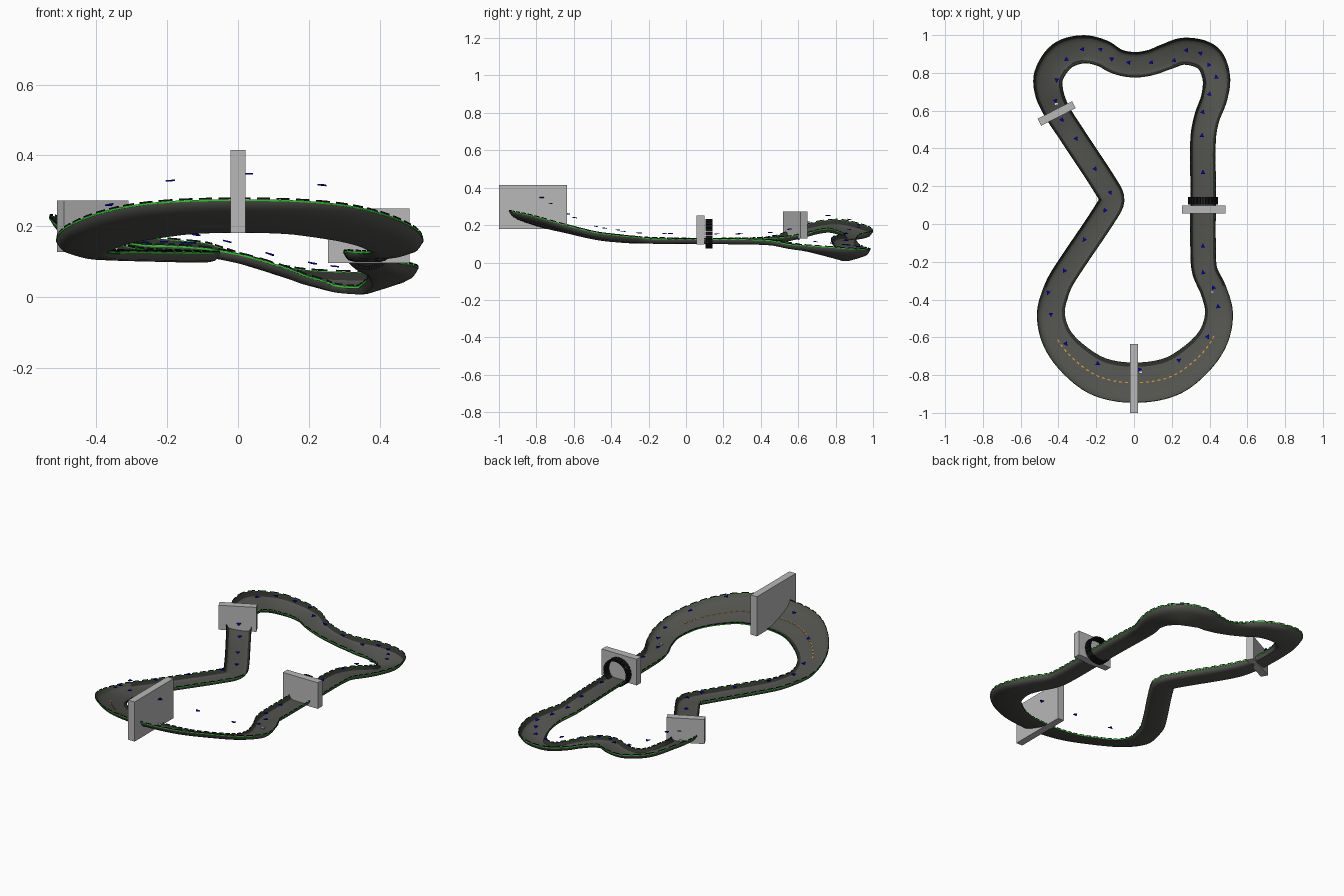
import bpy, bmesh, math
from mathutils import Vector, Matrix

if "Cube" in bpy.data.objects:
    bpy.data.objects.remove(bpy.data.objects["Cube"])


def material(name, rgb):
    m = bpy.data.materials.new(name)
    m.diffuse_color = (*rgb, 1)
    m.use_nodes = True
    m.node_tree.nodes["Principled BSDF"].inputs["Base Color"].default_value = m.diffuse_color
    return m


ASPHALT = material("asphalt_grey", (0.085, 0.085, 0.075))
KERB = material("kerb_dark", (0.028, 0.028, 0.025))
BLACK = material("rim_black", (0.006, 0.006, 0.008))
GREEN = material("green", (0.02, 0.6, 0.02))
ORANGE = material("orange", (0.9, 0.38, 0.04))
BLUE = material("dark_blue", (0.0, 0.0, 0.6))
GREY = material("gate_grey", (0.48, 0.48, 0.48))
WHITE = material("white", (0.85, 0.85, 0.85))

# Centre line stations, counter-clockwise: x, y, low height, half width, outer bank rise
bend = [(0.19, -0.81, .179, .102, .067), (0.33, -0.715, .163, .092, .055),
        (0.42, -0.60, .143, .080, .034), (0.45, -0.47, .122, .072, .015),
        (0.42, -0.35, .111, .068, .009)]
rest = [(0.375, -0.25, .107, .066, .004), (0.366, -0.15, .105, .066, 0), (0.366, 0.2, .103, .066, 0),
        (0.366, 0.45, .097, .066, 0), (0.385, 0.56, .078, .066, 0), (0.425, 0.67, .053, .068, .016),
        (0.435, 0.78, .026, .072, .033), (0.39, 0.88, .007, .075, .042), (0.27, 0.915, .013, .07, .036),
        (0.17, 0.885, .038, .068, .022), (0.09, 0.855, .07, .066, .008), (0, 0.843, .1, .066, 0),
        (-0.09, 0.86, .118, .066, .004), (-0.17, 0.905, .123, .07, .012), (-0.27, 0.925, .125, .073, .022),
        (-0.38, 0.89, .138, .078, .038), (-0.45, 0.79, .158, .077, .048), (-0.45, 0.7, .153, .074, .038),
        (-0.41, 0.6, .132, .068, .018), (-0.34, 0.49, .114, .066, 0), (-0.15, 0.2, .104, .066, 0),
        (-0.118, 0.13, .103, .066, 0), (-0.15, 0.06, .103, .066, 0), (-0.37, -0.27, .107, .066, .004)]
front = [(0, -0.84, .184, .105, .069)]
path = front + bend + rest + [(-p[0] + 0.01, *p[1:]) for p in reversed(bend)]


def spline(pts, steps=12):
    out, n = [], len(pts)
    for i in range(n):
        a, b, c, d = (pts[(i + k) % n] for k in (-1, 0, 1, 2))
        # chord-scaled tangents keep unevenly spaced stations smooth
        dist = lambda p, q: math.hypot(p[0] - q[0], p[1] - q[1])
        l0, l1, l2 = dist(a, b), dist(b, c), dist(c, d)
        for s in range(steps):
            t = s / steps
            row = []
            for p, q, r, u in zip(a, b, c, d):
                m1 = (r - p) / (l0 + l1) * l1
                m2 = (u - q) / (l1 + l2) * l1
                row.append((2*t**3 - 3*t*t + 1)*q + (t**3 - 2*t*t + t)*m1
                           + (3*t*t - 2*t**3)*r + (t**3 - t*t)*m2)
            out.append(row)
    return out


def resample(pts, n):
    loop = pts + [pts[0]]
    cum = [0]
    for a, b in zip(loop, loop[1:]):
        cum.append(cum[-1] + math.hypot(b[0] - a[0], b[1] - a[1]))
    out, j = [], 0
    for i in range(n):
        d = cum[-1] * i / n
        while cum[j + 1] < d:
            j += 1
        f = (d - cum[j]) / (cum[j + 1] - cum[j])
        out.append([p + (q - p) * f for p, q in zip(loop[j], loop[j + 1])])
    return out


N = 321
track = resample(spline(path), N)
LIP = [(-1, .022), (-.9, .011), (-.8, .004), (-.55, 0), (0, 0), (.55, 0), (.8, .004), (.9, .011), (1, .022)]


def lip(t):
    t = max(-1, min(1, t))
    for (a, za), (b, zb) in zip(LIP, LIP[1:]):
        if t <= b:
            return za + (zb - za) * (t - a) / (b - a)


def on_track(i, t, side=0, dz=0):
    """Point at lateral position t (-1 inner rim, 1 outer rim) plus offsets."""
    x, y, z, w, bank = track[i % N]
    a, b = track[(i - 1) % N], track[(i + 1) % N]
    tan = Vector((b[0] - a[0], b[1] - a[1])).normalized()
    off = t * w + side
    # the inner lip flattens out through the big front bend
    flat = max(.1, min(1, (y + .6) / .35)) if t < 0 else 1
    return Vector((x + tan.y * off, y - tan.x * off,
                   z + lip(t) * flat + bank * ((t + 1) / 2) ** 1.3 + dz))


def finish(bm, name, *mats, smooth=False):
    bmesh.ops.recalc_face_normals(bm, faces=bm.faces)
    me = bpy.data.meshes.new(name)
    bm.to_mesh(me)
    bm.free()
    for m in mats:
        me.materials.append(m)
    ob = bpy.data.objects.new(name, me)
    bpy.context.collection.objects.link(ob)
    if smooth:
        bpy.context.view_layer.objects.active = ob
        ob.select_set(True)
        bpy.ops.object.shade_smooth_by_angle(angle=math.radians(35))
        ob.select_set(False)
    return ob


def ribbon(name, mats, profiles, spans=None, smooth=False, rule=None):
    """Sweep closed profiles of (t, side, dz); spans lists dash (start, end) indices."""
    bm = bmesh.new()
    for prof in profiles:
        k = len(prof)
        for s, e in spans or [(0, N)]:
            closed = spans is None
            rings = [[bm.verts.new(on_track(i, *p)) for p in prof] for i in range(s, e + (not closed))]
            pairs = list(zip(rings, rings[1:])) + ([(rings[-1], rings[0])] if closed else [])
            for i, (a, b) in enumerate(pairs):
                for j in range(k):
                    f = bm.faces.new((a[j], a[(j + 1) % k], b[(j + 1) % k], b[j]))
                    if rule:
                        f.material_index = rule(i, j)
            if not closed:
                bm.faces.new(rings[0])
                bm.faces.new(rings[-1])
    return finish(bm, name, *mats, smooth=smooth)


def plate(t, side, half, low, high):
    return [(t, side - half, low), (t, side + half, low), (t, side + half, high), (t, side - half, high)]


# Banked road; upturned edges are dark except the outer side of the front bend
top = [(t, 0, 0) for t, _ in LIP]
ribbon("road", [ASPHALT, KERB], [top + [(t, 0, -.005) for t, _, _ in reversed(top)]], smooth=True,
       rule=lambda i, j: int(j in (0, 1) or (j in (6, 7) and track[i][1] > -.35)))

# Dashed rim markers and green edge lines
dashes = [(i, i + 2) for i in range(0, N, 3)]
ribbon("rim_dashes", [BLACK], [plate(s, 0, .0012, .001, .006) for s in (-1, 1)], dashes)
ribbon("green_edge_lines", [GREEN], [plate(s, s * .0005, .0012, -.004, .0008) for s in (-1, 1)])

# Orange centre dashes around the front bend
ribbon("orange_centre_dashes", [ORANGE], [plate(0, 0, .003, -.001, .002)],
       [(i, i + 1) for i in range(0, N, 2) if track[i][1] < -0.6])

# Floating blue direction arrows, placed along the driving line
line = [(.03, -.77), (.24, -.72), (.39, -.595), (.445, -.435), (.42, -.335), (.365, -.255), (.365, -.115),
        (.365, .275), (.36, .47), (.365, .595), (.40, .69), (.435, .78), (.395, .845), (.35, .905), (.275, .92),
        (.21, .865), (.09, .855), (-.03, .855), (-.12, .875), (-.18, .925), (-.275, .925), (-.36, .87),
        (-.41, .76), (-.415, .65), (-.38, .55), (-.305, .45), (-.205, .29), (-.125, .165), (-.155, .07),
        (-.265, -.085), (-.37, -.25), (-.455, -.365), (-.44, -.48), (-.36, -.635), (-.19, -.74)]
bm = bmesh.new()
for x, y in line:
    i = min(range(N), key=lambda k: (track[k][0] - x) ** 2 + (track[k][1] - y) ** 2)
    w = track[i][3]
    c = Vector((x, y, on_track(i, 0).z + .05 + max(0, w - .066) * 2.2))
    d = (on_track(i + 1, 0) - on_track(i - 1, 0)).normalized()
    n = Vector((d.y, -d.x, 0))
    tri = [c + d * .013, c - d * .010 + n * .012, c - d * .010 - n * .012]
    up = Vector((0, 0, .002))
    a = [bm.verts.new(p - up) for p in tri]
    b = [bm.verts.new(p + up) for p in tri]
    bm.faces.new(a)
    bm.faces.new(b)
    for j in range(3):
        bm.faces.new((a[j], a[(j + 1) % 3], b[(j + 1) % 3], b[j]))
finish(bm, "direction_arrows", BLUE)


def box(name, mat, centre, size, turn=0):
    bm = bmesh.new()
    bmesh.ops.create_cube(bm, size=1, matrix=Matrix.Translation(centre)
                          @ Matrix.Rotation(math.radians(turn), 4, 'Z') @ Matrix.Diagonal((*size, 1)))
    return finish(bm, name, mat)


# Checkpoint gates
box("front_gate", GREY, (0, -.818, .298), (.042, .364, .235))
box("right_gate", GREY, (.37, .077, .173), (.23, .042, .155))
box("left_gate", GREY, (-.41, .585, .20), (.205, .042, .145), 27)

# Small white markers beside the bends
for k, (x, y, z) in enumerate([(.035, -.785, .205), (.415, -.36, .123), (-.41, .635, .15)]):
    box(f"white_marker_{k + 1}", WHITE, (x, y, z), (.018, .012, .006))

# Segmented ring around the right straight
bm = bmesh.new()
for k in range(24):
    bmesh.ops.create_cube(bm, size=1, matrix=Matrix.Translation((.365, .123, .155))
                          @ Matrix.Rotation(math.tau * k / 24, 4, 'Y')
                          @ Matrix.Translation((0, 0, .073)) @ Matrix.Diagonal((.016, .038, .012, 1)))
finish(bm, "ring_gate", BLACK)
